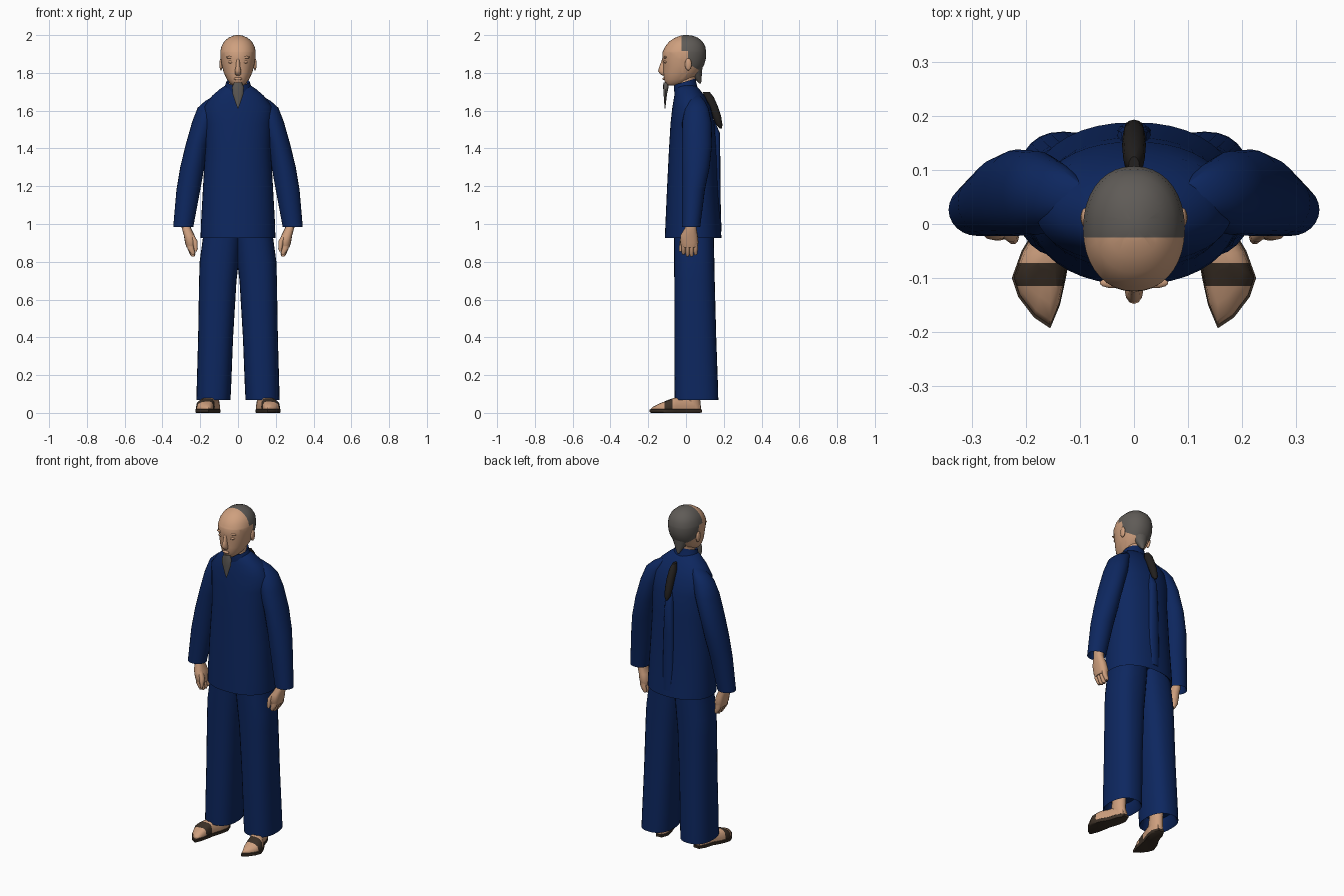
import bpy, bmesh, math
from mathutils import Vector


def material(name, rgb):
    m = bpy.data.materials.new(name)
    m.diffuse_color = (*rgb, 1)
    return m


SKIN = material("skin", (0.62, 0.35, 0.21))
NAVY = material("navy cloth", (0.004, 0.020, 0.115))
GREY = material("grey hair", (0.115, 0.105, 0.095))
BLACK = material("black braid", (0.016, 0.014, 0.013))
BROWN = material("brown leather", (0.045, 0.030, 0.020))


def finish(name, bm, mats, mirror=False, angle=50):
    bmesh.ops.recalc_face_normals(bm, faces=bm.faces)
    me = bpy.data.meshes.new(name)
    bm.to_mesh(me)
    bm.free()
    ob = bpy.data.objects.new(name, me)
    bpy.context.collection.objects.link(ob)
    for m in mats:
        me.materials.append(m)
    if mirror:
        mod = ob.modifiers.new("mirror", "MIRROR")
        mod.use_clip = False
        mod.use_mirror_merge = False
    bpy.ops.object.select_all(action="DESELECT")
    ob.select_set(True)
    bpy.context.view_layer.objects.active = ob
    bpy.ops.object.shade_smooth_by_angle(angle=math.radians(angle))
    return ob


def skin_rings(rings):
    """Join equal-length closed point rings into a capped tube."""
    bm = bmesh.new()
    rows = [[bm.verts.new(p) for p in r] for r in rings]
    n = len(rows[0])
    for a, b in zip(rows, rows[1:]):
        for i in range(n):
            j = (i + 1) % n
            bm.faces.new((a[i], a[j], b[j], b[i]))
    bm.faces.new(rows[0][::-1])
    bm.faces.new(rows[-1])
    return bm


def loft_mesh(rings, segs=24, power=2.0, tilt=0.0):
    """Rings are (z, x0, x1, y0, y1) extents of rounded sections."""
    out = []
    for z, x0, x1, y0, y1 in rings:
        row = []
        for i in range(segs):
            t = 2 * math.pi * i / segs
            c, s = math.cos(t), math.sin(t)
            c = math.copysign(abs(c) ** (2 / power), c)
            s = math.copysign(abs(s) ** (2 / power), s)
            y = (y0 + y1) / 2 + (y1 - y0) / 2 * s
            row.append((((x0 + x1) / 2 + (x1 - x0) / 2 * c), y, z + tilt * y))
        out.append(row)
    return skin_rings(out)


def loft(name, rings, mat, mirror=False, **kw):
    return finish(name, loft_mesh(rings, **kw), [mat], mirror)


def sym(rings):
    return [(z, -w, w, a, b) for z, w, a, b in rings]


def ball(name, loc, size, mat, mirror=False):
    bm = bmesh.new()
    bmesh.ops.create_uvsphere(bm, u_segments=14, v_segments=9, radius=1)
    for v in bm.verts:
        v.co = Vector(loc) + Vector(a * b for a, b in zip(v.co, size))
    return finish(name, bm, [mat], mirror)


def cut(bm, co, no):
    bmesh.ops.bisect_plane(bm, geom=bm.verts[:] + bm.edges[:] + bm.faces[:],
                           plane_co=co, plane_no=no)


# Jacket body, collar and back fold
loft("jacket_body", sym([
    (1.02, .175, -.08, .15), (.935, .188, -.10, .175), (.925, .198, -.112, .188),
    (1.0, .196, -.109, .182), (1.2, .185, -.10, .168), (1.4, .173, -.09, .160),
    (1.53, .178, -.082, .152), (1.62, .182, -.072, .130), (1.68, .136, -.062, .098),
    (1.715, .095, -.054, .07), (1.735, .065, -.045, .05)]), NAVY, segs=40, power=2.2)
loft("collar", sym([(1.70, .078, -.06, .062), (1.735, .068, -.064, .054),
                    (1.755, .062, -.064, .052), (1.74, .054, -.054, .044)]),
     NAVY, tilt=.3)
loft("jacket_back_fold", sym([(.96, .03, .14, .188), (1.1, .035, .13, .184),
                              (1.3, .032, .13, .182), (1.48, .025, .12, .180),
                              (1.55, .015, .11, .15)]), NAVY, segs=12, power=3)

# Sleeves, hidden at the top inside the shoulders
loft("sleeve", [
    (1.05, .25, .325, -.008, .065), (.99, .242, .336, -.017, .069),
    (.983, .237, .343, -.022, .075), (1.18, .200, .326, -.022, .10),
    (1.30, .178, .306, -.022, .125), (1.42, .155, .277, -.022, .138),
    (1.54, .12, .243, -.02, .135), (1.615, .10, .214, -.005, .118),
    (1.65, .09, .175, .01, .10), (1.68, .08, .125, .025, .075)], NAVY, mirror=True)

# Hands with fingers and thumb
loft("hand", [(.875, .225, .272, -.022, .058), (.90, .221, .28, -.031, .066),
              (.94, .23, .287, -.030, .062), (.98, .25, .298, -.005, .055),
              (1.08, .25, .30, .0, .055)], SKIN, mirror=True, segs=16, power=2.5)
for k, low in enumerate((.838, .829, .828, .836)):
    y = -.024 + k * .0215
    loft(f"finger_{k + 1}", [(low, .230, .246, y + .003, y + .018),
                             (low + .012, .226, .255, y, y + .022),
                             (.87, .232, .268, y - .001, y + .0225),
                             (.905, .232, .272, y, y + .022)],
         SKIN, mirror=True, segs=10)
loft("thumb", [(.855, .218, .230, -.036, -.022), (.87, .213, .234, -.038, -.012),
               (.91, .214, .242, -.034, .0), (.945, .235, .26, -.02, .01)],
     SKIN, mirror=True, segs=10)

# Trouser legs, open at the hem
loft("trouser_leg", [
    (.14, .06, .195, -.035, .14), (.075, .048, .212, -.052, .163),
    (.068, .040, .220, -.060, .171), (.12, .037, .219, -.061, .170),
    (.4, .026, .211, -.061, .160), (.7, .008, .206, -.062, .152),
    (.80, -.004, .203, -.063, .150), (.97, -.02, .180, -.063, .146)],
    NAVY, mirror=True, segs=28, power=2.4)

# Sandalled feet: flat sole, foot shaped from the same outline, ankle
OUTLINE = [(.155, -.193), (.185, -.173), (.214, -.135), (.226, -.10), (.208, -.05),
           (.178, 0), (.163, .05), (.142, .085), (.108, .082), (.092, .04),
           (.102, -.01), (.119, -.06), (.126, -.10), (.137, -.15)]
MID = (.155, -.06)


def outline_ring(scale, height):
    row = []
    for x, y in OUTLINE:
        px, py = MID[0] + (x - MID[0]) * scale, MID[1] + (y - MID[1]) * scale
        row.append((px, py, height(py)))
    return row


finish("sandal_sole", skin_rings([outline_ring(s, lambda y, z=z: z) for s, z in
                                  ((.94, 0), (1, .004), (1, .018), (.95, .02))]),
       [BROWN], True, 40)


def instep(y):
    return .036 + min(.042, max(0, (y + .18) * .36))


foot = skin_rings([outline_ring(s, lambda y, f=f: .012 + (instep(y) - .012) * f)
                   for s, f in ((.93, 0), (.95, .35), (.88, .75), (.65, .97), (.3, 1.03))])
for y in (-.115, -.072):
    cut(foot, (0, y, 0), (0, 1, 0))
for f in foot.faces:
    f.material_index = int(-.115 < f.calc_center_median().y < -.072)
finish("foot", foot, [SKIN, BROWN], True)
loft("ankle", [(.02, .097, .16, -.005, .08), (.07, .10, .165, -.025, .075),
               (.2, .10, .165, .0, .075)], SKIN, mirror=True, segs=16)

# Head, with the hairline cut into the skull
head = loft_mesh(sym([
    (1.733, .026, -.100, -.03), (1.745, .042, -.109, .0), (1.765, .058, -.116, .035),
    (1.80, .075, -.120, .07), (1.84, .086, -.120, .095), (1.875, .092, -.125, .105),
    (1.91, .094, -.124, .107), (1.94, .088, -.110, .102), (1.965, .074, -.090, .088),
    (1.985, .052, -.060, .065), (1.996, .028, -.032, .038), (2.0, .01, -.012, .012)]),
    segs=36, power=2.15)
for co, no in (((0, -.025, 0), (0, 1, 0)), ((0, .01, 0), (0, 1, 0)),
               ((0, 0, 1.915), (0, 0, 1)), ((0, .01, 1.85), (0, .6, 1))):
    cut(head, co, no)
for f in head.faces:
    c = f.calc_center_median()
    crown = c.y > -.025 and c.z > 1.915
    nape = c.y > .01 and c.z > 1.85 - (c.y - .01) * .6
    f.material_index = int(crown or nape)
finish("head", head, [SKIN, GREY])
loft("neck", sym([(1.66, .05, -.045, .045), (1.74, .048, -.05, .045),
                  (1.81, .052, -.05, .06)]), SKIN)
loft("nape_tuft", sym([(1.745, .006, .068, .08), (1.765, .018, .05, .083),
                       (1.80, .04, .02, .085), (1.83, .05, .02, .088)]), GREY, segs=14)

# Face features
loft("nose", sym([(1.785, .008, -.125, -.10), (1.795, .017, -.138, -.10),
                  (1.81, .017, -.148, -.10), (1.83, .012, -.142, -.10),
                  (1.875, .009, -.126, -.10)]), SKIN, segs=12)
ball("lips", (0, -.117, 1.769), (.022, .008, .008), SKIN)
ball("eyelid", (.036, -.108, 1.858), (.018, .010, .008), SKIN, True)
ball("brow_ridge", (.038, -.109, 1.882), (.026, .010, .007), SKIN, True)
ball("ear", (.090, .012, 1.845), (.009, .018, .032), SKIN, True)

# Pointed beard
loft("beard", sym([(1.612, .002, -.113, -.109), (1.65, .016, -.116, -.105),
                   (1.69, .029, -.119, -.100), (1.725, .031, -.121, -.092),
                   (1.75, .020, -.120, -.09)]), GREY, segs=12)

# Braid lying down the back
loft("braid", sym([(1.505, .006, .178, .190), (1.525, .018, .160, .193),
                   (1.57, .021, .140, .186), (1.62, .022, .120, .170),
                   (1.67, .020, .095, .148), (1.70, .010, .09, .125)]),
     BLACK, segs=12)
